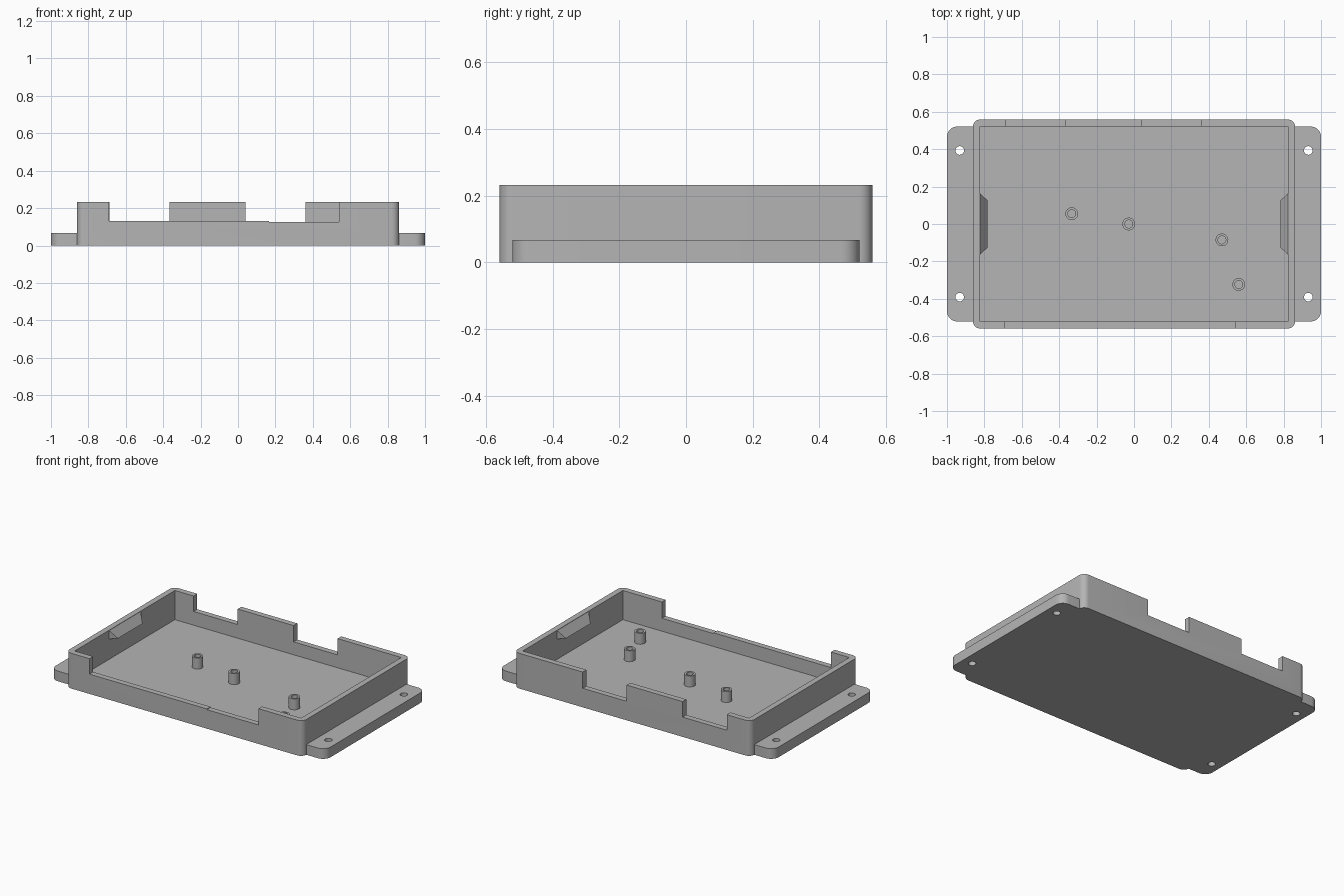
import bpy, bmesh, math

cube = bpy.data.objects.get("Cube")
if cube:
    bpy.data.objects.remove(cube, do_unlink=True)

grey = bpy.data.materials.new("matte_grey")
grey.use_nodes = True
colour = (0.46, 0.46, 0.46, 1)
grey.diffuse_color = colour
grey.node_tree.nodes["Principled BSDF"].inputs["Base Color"].default_value = colour

FLOOR, TOP, WALL = 0.04, 0.232, 0.038
HALF_X, HALF_Y = 0.862, 0.559
IN_X, IN_Y = HALF_X - WALL, HALF_Y - WALL


def finish(bm, name):
    bmesh.ops.recalc_face_normals(bm, faces=bm.faces)
    mesh = bpy.data.meshes.new(name)
    bm.to_mesh(mesh)
    bm.free()
    mesh.materials.append(grey)
    obj = bpy.data.objects.new(name, mesh)
    bpy.context.collection.objects.link(obj)
    return obj


def prism(name, outline, z0, z1):
    bm = bmesh.new()
    face = bm.faces.new([bm.verts.new((x, y, z0)) for x, y in outline])
    extruded = bmesh.ops.extrude_face_region(bm, geom=[face])["geom"]
    verts = [v for v in extruded if isinstance(v, bmesh.types.BMVert)]
    bmesh.ops.translate(bm, verts=verts, vec=(0, 0, z1 - z0))
    return finish(bm, name)


def box(name, x0, x1, y0, y1, z0, z1):
    return prism(name, [(x0, y0), (x1, y0), (x1, y1), (x0, y1)], z0, z1)


def rounded(hx, hy, r, steps=8):
    points = []
    for i, (sx, sy) in enumerate([(1, 1), (-1, 1), (-1, -1), (1, -1)]):
        for k in range(steps + 1):
            a = math.pi / 2 * (i + k / steps)
            points.append((sx * (hx - r) + r * math.cos(a), sy * (hy - r) + r * math.sin(a)))
    return points


def circle(cx, cy, r, n=32):
    return [(cx + r * math.cos(math.tau * k / n), cy + r * math.sin(math.tau * k / n))
            for k in range(n)]


def combine(obj, other, operation):
    """Apply a boolean and discard the second solid."""
    mod = obj.modifiers.new("join", "BOOLEAN")
    mod.operation, mod.object, mod.solver = operation, other, "EXACT"
    bpy.context.view_layer.objects.active = obj
    bpy.ops.object.modifier_apply(modifier=mod.name)
    bpy.data.objects.remove(other, do_unlink=True)


def smooth(obj):
    bpy.ops.object.select_all(action="DESELECT")
    obj.select_set(True)
    bpy.context.view_layer.objects.active = obj
    bpy.ops.object.shade_smooth_by_angle(angle=math.radians(30))


# Tray body with mounting flanges
tray = prism("tray", rounded(HALF_X, HALF_Y, 0.04), 0, TOP)
combine(tray, prism("flanges", rounded(1.0, 0.521, 0.055), 0, 0.067), "UNION")
combine(tray, box("cavity", -IN_X, IN_X, -IN_Y, IN_Y, FLOOR, 0.4), "DIFFERENCE")

# Wall notches: front pair share an edge with a slight step, back has two
for x0, x1, side, z in [(-0.69, 0.17, -1, 0.13), (0.165, 0.54, -1, 0.125),
                        (-0.688, -0.367, 1, 0.13), (0.04, 0.36, 1, 0.125)]:
    y0, y1 = sorted((side * 0.5, side * 0.7))
    combine(tray, box("notch", x0, x1, y0, y1, z, 0.4), "DIFFERENCE")

# Screw holes through the flanges
for x in (-0.932, 0.932):
    for y in (-0.391, 0.393):
        combine(tray, prism("hole", circle(x, y, 0.023), -0.1, 0.2), "DIFFERENCE")
smooth(tray)

# Hollow standoffs on the floor
for i, (x, y) in enumerate([(-0.333, 0.055), (-0.028, 0), (0.47, -0.085), (0.56, -0.323)]):
    post = prism(f"standoff_{i + 1}", circle(x, y, 0.034), FLOOR, 0.112)
    combine(post, prism("bore", circle(x, y, 0.021), FLOOR + 0.002, 0.3), "DIFFERENCE")
    smooth(post)

# Wedge snap clips on the end walls
for name, s in (("left_clip", 1), ("right_clip", -1)):
    bm = bmesh.new()
    wall, tip = s * IN_X, s * (IN_X - 0.04)
    for x, y, z in [(wall, 0.165, TOP - 0.002), (wall, 0.165, 0.175), (tip, 0.127, 0.175)]:
        for side in (-1, 1):
            bm.verts.new((x, side * y, z))
    bmesh.ops.convex_hull(bm, input=bm.verts)
    bmesh.ops.dissolve_limit(bm, angle_limit=0.01, verts=bm.verts, edges=bm.edges)
    finish(bm, name)
